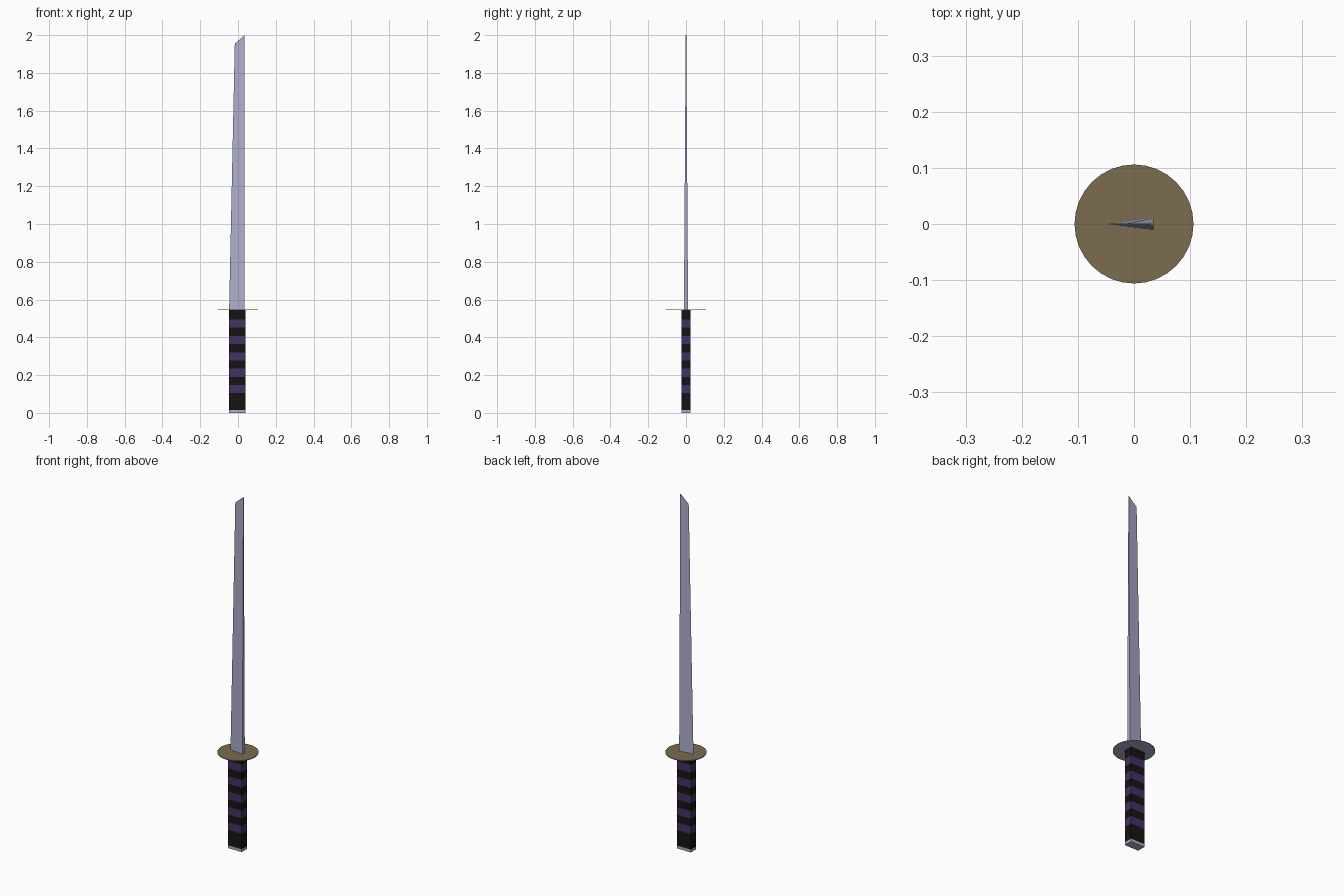
import bpy, bmesh
from math import cos, sin, tau

if "Cube" in bpy.data.objects:
    bpy.data.objects.remove(bpy.data.objects["Cube"])


def material(name, rgb):
    m = bpy.data.materials.new(name)
    m.diffuse_color = (*rgb, 1)
    m.use_nodes = True
    m.node_tree.nodes["Principled BSDF"].inputs["Base Color"].default_value = m.diffuse_color
    return m


STEEL = material("steel", (0.42, 0.42, 0.60))
BLACK = material("black_wrap", (0.008, 0.007, 0.006))
PURPLE = material("purple_wrap", (0.06, 0.03, 0.13))
GOLD = material("gold", (0.20, 0.15, 0.08))


def loft(name, rings, mats, sections, top=0, bottom=0):
    """Closed solid through stacked rings; sections = material index per section."""
    bm = bmesh.new()
    loops = [[bm.verts.new(p) for p in ring] for ring in rings]
    n = len(loops[0])
    bm.faces.new(loops[0][::-1]).material_index = bottom
    bm.faces.new(loops[-1]).material_index = top
    for a, b, mi in zip(loops, loops[1:], sections):
        for i in range(n):
            j = (i + 1) % n
            bm.faces.new((a[i], a[j], b[j], b[i])).material_index = mi
    bmesh.ops.recalc_face_normals(bm, faces=bm.faces)
    me = bpy.data.meshes.new(name)
    bm.to_mesh(me)
    bm.free()
    for m in mats:
        me.materials.append(m)
    ob = bpy.data.objects.new(name, me)
    bpy.context.collection.objects.link(ob)
    return ob


def grip_ring(z):
    return [(-0.047, -0.024, z), (0.04, -0.024, z), (0.04, 0.024, z), (-0.047, 0.024, z)]


def disc_ring(z, r=0.106, n=32):
    return [(r * cos(tau * i / n), r * sin(tau * i / n), z) for i in range(n)]


GRIP_BOTTOM, GUARD_Z = 0.016, 0.544

# Pommel cap
loft("pommel", [grip_ring(0), grip_ring(GRIP_BOTTOM)], [STEEL], [0])

# Grip with alternating black and purple bands
levels = [GRIP_BOTTOM] + [0.104 + 0.0434 * i for i in range(10)] + [GUARD_Z]
loft("grip", [grip_ring(z) for z in levels], [BLACK, PURPLE],
     [i % 2 for i in range(len(levels) - 1)])

# Round guard: gold top, steel underside
loft("guard", [disc_ring(GUARD_Z), disc_ring(GUARD_Z + 0.004)], [STEEL, GOLD], [0], top=1)

# Blade: wedge section tapering to a slanted tip
loft("blade", [
    [(-0.047, 0, GUARD_Z + 0.002), (0.035, -0.011, GUARD_Z + 0.002), (0.035, 0.011, GUARD_Z + 0.002)],
    [(-0.017, 0, 1.955), (0.035, -0.0015, 2.0), (0.035, 0.0015, 2.0)],
], [STEEL], [0])
